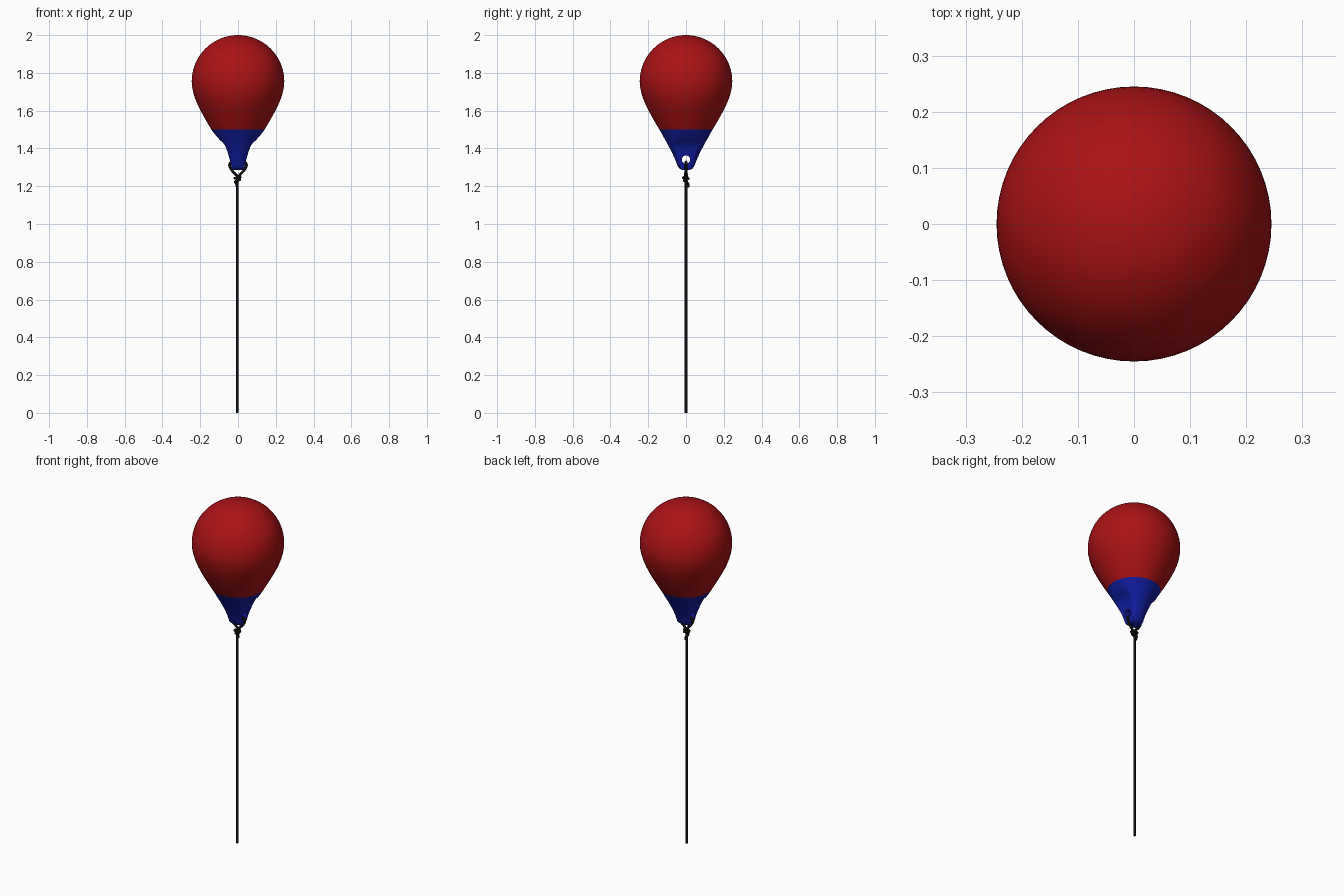
import bpy, bmesh
from math import sin, cos, pi

if "Cube" in bpy.data.objects:
    bpy.data.objects.remove(bpy.data.objects["Cube"])


def material(name, rgb):
    m = bpy.data.materials.new(name)
    m.diffuse_color = (*rgb, 1)
    m.use_nodes = True
    m.node_tree.nodes["Principled BSDF"].inputs["Base Color"].default_value = m.diffuse_color
    return m


RED = material("red", (0.4, 0.006, 0.008))
BLUE = material("blue", (0.006, 0.012, 0.36))
BLACK = material("black", (0.005, 0.005, 0.005))
SEG = 64


def loft(name, rings, mat, cap_low, angle=0.6):
    """Skin a stack of rings, each a list of SEG points, lowest first."""
    bm = bmesh.new()
    rows = [[bm.verts.new(p) for p in r] for r in rings]
    for a, b in zip(rows, rows[1:]):
        for i in range(SEG):
            j = (i + 1) % SEG
            bm.faces.new((a[i], a[j], b[j], b[i]))
    if cap_low:
        bm.faces.new(rows[0][::-1])
    bm.faces.new(rows[-1])
    bmesh.ops.recalc_face_normals(bm, faces=bm.faces)
    me = bpy.data.meshes.new(name)
    bm.to_mesh(me)
    bm.free()
    ob = bpy.data.objects.new(name, me)
    bpy.context.collection.objects.link(ob)
    me.materials.append(mat)
    bpy.ops.object.select_all(action='DESELECT')
    bpy.context.view_layer.objects.active = ob
    ob.select_set(True)
    bpy.ops.object.shade_smooth_by_angle(angle=angle)
    return ob


def section(z, rx, ry, half):
    """Ellipse whose two x sides are cut flat at +-half."""
    pts = []
    for i in range(SEG):
        a = 2 * pi * i / SEG
        pts.append((max(-half, min(half, rx * cos(a))), ry * sin(a), z))
    return pts


# Inflated float: teardrop flank below, hemisphere above
flank = [(1.5, 0.141), (1.525, 0.156), (1.55, 0.1705), (1.575, 0.1845),
         (1.6, 0.198), (1.625, 0.2105), (1.65, 0.2215), (1.675, 0.231),
         (1.7, 0.238), (1.73, 0.2435)]
dome = [(1.755 + 0.245 * sin(t * pi / 48), 0.245 * cos(t * pi / 48)) for t in range(24)]
dome.append((2.0, 0.002))
loft("float_body", [section(z, r, r, 1) for z, r in flank + dome], RED, False)

# Solid neck: cone with flattened sides and a rounded end (z, rx, ry, half thickness)
neck = [(1.285, 0.055, 0.014, 0.030), (1.288, 0.055, 0.025, 0.031),
        (1.295, 0.055, 0.036, 0.033), (1.305, 0.056, 0.043, 0.035),
        (1.32, 0.058, 0.049, 0.038), (1.345, 0.062, 0.059, 0.045),
        (1.38, 0.076, 0.075, 0.055), (1.405, 0.088, 0.088, 0.064),
        (1.42, 0.096, 0.096, 0.071), (1.432, 0.102, 0.102, 0.082),
        (1.445, 0.110, 0.110, 0.096), (1.465, 0.121, 0.121, 0.114),
        (1.485, 0.132, 0.132, 0.130), (1.5, 0.141, 0.141, 0.141)]
eye = loft("neck_eye", [section(*n) for n in neck], BLUE, True)

# Rope hole through the neck
bpy.ops.mesh.primitive_cylinder_add(vertices=32, radius=0.022, depth=0.3,
                                    location=(0, 0, 1.341), rotation=(0, pi / 2, 0))
cutter = bpy.context.object
cutter.name = "hole_cutter"
cut = eye.modifiers.new("hole", 'BOOLEAN')
cut.operation = 'DIFFERENCE'
cut.solver = 'EXACT'
cut.object = cutter
bpy.context.view_layer.objects.active = eye
bpy.ops.object.modifier_apply(modifier="hole")
bpy.data.objects.remove(cutter, do_unlink=True)


def rope(name, pts, smooth=True):
    cu = bpy.data.curves.new(name, 'CURVE')
    cu.dimensions = '3D'
    cu.bevel_depth = 0.007
    cu.bevel_resolution = 3
    cu.resolution_u = 8
    cu.use_fill_caps = True
    if smooth:
        sp = cu.splines.new('BEZIER')
        sp.bezier_points.add(len(pts) - 1)
        for b, p in zip(sp.bezier_points, pts):
            b.co = p
            b.handle_left_type = b.handle_right_type = 'AUTO'
    else:
        sp = cu.splines.new('POLY')
        sp.points.add(len(pts) - 1)
        for b, p in zip(sp.points, pts):
            b.co = (*p, 1)
    cu.materials.append(BLACK)
    ob = bpy.data.objects.new(name, cu)
    bpy.context.collection.objects.link(ob)


# Hanging line, loop through the eye, and the knot with its tail
rope("hanging_line", [(-0.004, 0, 0), (-0.004, 0, 1.24)], False)
rope("eye_loop", [(-0.004, 0, 1.235), (0.012, -0.003, 1.262), (0.036, 0, 1.29),
                  (0.044, 0, 1.318), (0.03, 0, 1.328), (0, 0, 1.327),
                  (-0.03, 0, 1.328), (-0.044, 0, 1.318), (-0.036, 0, 1.29),
                  (-0.012, 0.003, 1.262), (0.006, 0.006, 1.245)])
rope("knot", [(0.006, 0.006, 1.248), (0.011, -0.008, 1.247), (-0.004, -0.013, 1.244),
              (-0.018, 0, 1.242), (-0.004, 0.013, 1.24), (0.01, 0, 1.236),
              (-0.004, -0.01, 1.23), (-0.014, 0.004, 1.222), (-0.007, 0.011, 1.21),
              (-0.005, 0.01, 1.195)])
